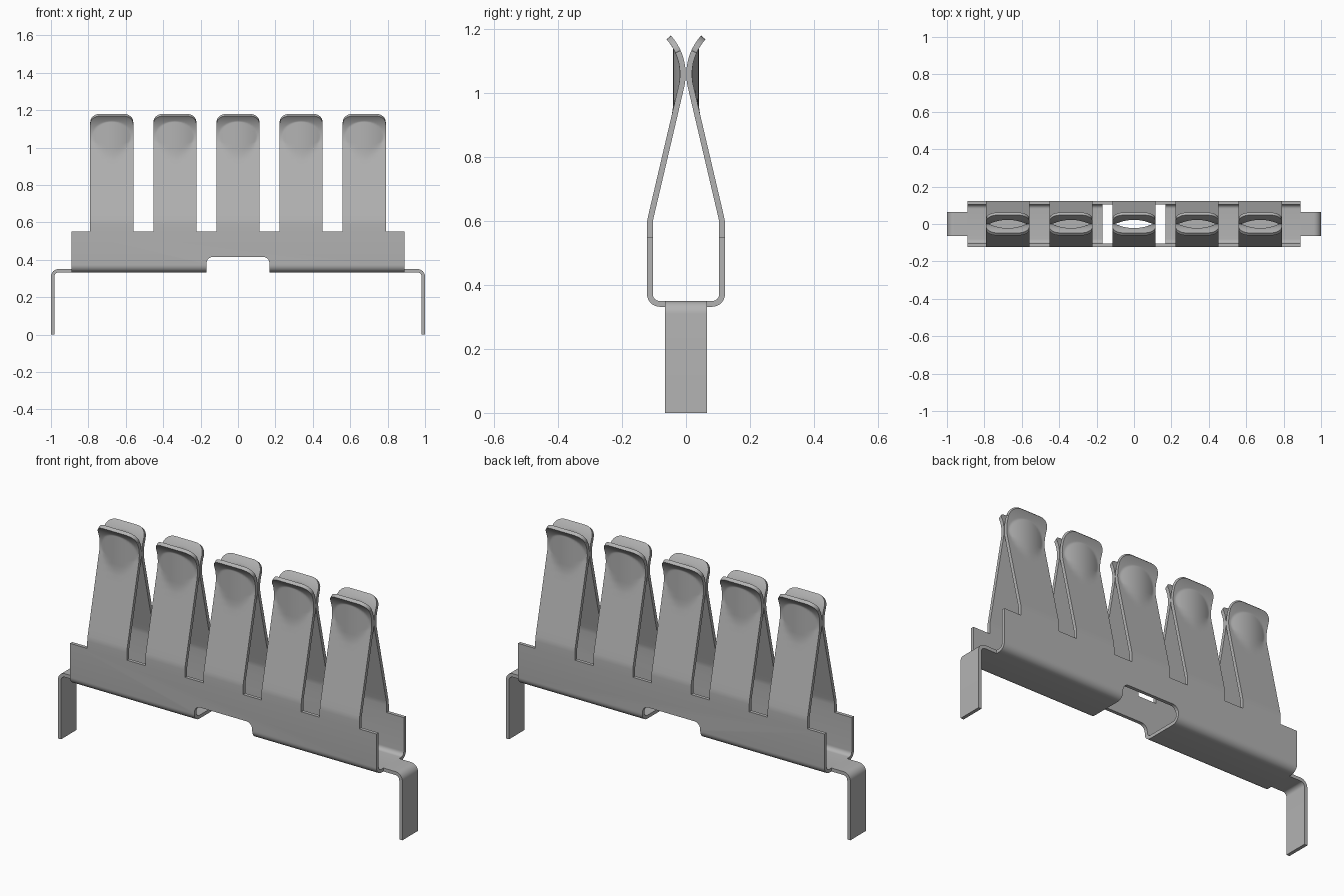
import bpy, bmesh
from math import sin, cos, pi, radians, sqrt

if "Cube" in bpy.data.objects:
    bpy.data.objects.remove(bpy.data.objects["Cube"])

T = 0.018                                   # sheet thickness
steel = bpy.data.materials.new("brushed_grey_steel")
steel.use_nodes = True
steel.diffuse_color = (0.45, 0.45, 0.45, 1)
steel.node_tree.nodes["Principled BSDF"].inputs["Base Color"].default_value = (0.45, 0.45, 0.45, 1)


def make_object(name, bm):
    mesh = bpy.data.meshes.new(name)
    bm.to_mesh(mesh)
    bm.free()
    ob = bpy.data.objects.new(name, mesh)
    bpy.context.collection.objects.link(ob)
    mesh.materials.append(steel)
    bpy.ops.object.select_all(action="DESELECT")
    ob.select_set(True)
    bpy.context.view_layer.objects.active = ob
    return ob


def sheet(name, rows, turned=False):
    """Sheet metal from a grid of points, thickened along its normal."""
    s = -1 if turned else 1                 # half turn about z
    bm = bmesh.new()
    grid = [[bm.verts.new((s * x, s * y, z)) for x, y, z in row] for row in rows]
    for a, b in zip(grid, grid[1:]):
        for j in range(len(a) - 1):
            bm.faces.new((a[j], a[j + 1], b[j + 1], b[j]))
    ob = make_object(name, bm)
    mod = ob.modifiers.new("thickness", "SOLIDIFY")
    mod.thickness, mod.offset, mod.use_even_offset = T, 1, True
    bpy.ops.object.modifier_apply(modifier=mod.name)
    bpy.ops.object.shade_smooth_by_angle(angle=radians(35))
    return ob


def arc(cx, cy, r, start, end, n=8):
    return [(cx + r * cos(radians(start + (end - start) * i / n)),
             cy + r * sin(radians(start + (end - start) * i / n))) for i in range(n + 1)]


# Channel: U section along x with a rounded notch through floor and walls
W, FLOOR, RIM, HALF, R = 0.122, 0.332, 0.55, 0.89, 0.04
section = ([(-W, RIM)] + arc(-W + R, FLOOR + R, R, 180, 270)
           + arc(W - R, FLOOR + R, R, 270, 360) + [(W, RIM)])
channel = sheet("base_channel", [[(-HALF, y, z), (HALF, y, z)] for y, z in section])

NX, NZ, NR = 0.168, 0.415, 0.035
outline = [(-NX, 0.2), (NX, 0.2)] + arc(NX - NR, NZ - NR, NR, 0, 90) + arc(NR - NX, NZ - NR, NR, 90, 180)
bm = bmesh.new()
face = bm.faces.new([bm.verts.new((x, -0.3, z)) for x, z in outline])
ext = bmesh.ops.extrude_face_region(bm, geom=[face])
bmesh.ops.translate(bm, vec=(0, 0.6, 0), verts=[v for v in ext["geom"] if isinstance(v, bmesh.types.BMVert)])
bmesh.ops.recalc_face_normals(bm, faces=bm.faces)
cutter = make_object("notch_cutter", bm)
cutter.hide_render = True
bpy.ops.object.select_all(action="DESELECT")
channel.select_set(True)
bpy.context.view_layer.objects.active = channel
cut = channel.modifiers.new("notch", "BOOLEAN")
cut.operation, cut.object, cut.solver = "DIFFERENCE", cutter, "EXACT"
bpy.ops.object.modifier_apply(modifier=cut.name)
bpy.data.objects.remove(cutter)
bpy.ops.object.shade_smooth_by_angle(angle=radians(35))

# Legs: tabs leaving the channel floor and bending down
LEG, TOP = 0.065, FLOOR + T
bend = [(HALF, TOP)] + arc(1 - R, TOP - R, R, 90, 0) + [(1, 0)]
for name, turned in (("left_leg", False), ("right_leg", True)):
    sheet(name, [[(x, -LEG, z), (x, LEG, z)] for x, z in bend], turned)

# Spring fingers: inner-face profile (distance from centre plane, height)
LEAN, CURL, PINCH = 13.3, 0.18, 1.06
curl = [(y + 0.001, z) for y, z in arc(CURL, PINCH, CURL, 180 + LEAN, 138, 22)]
start, end = (0.101, 0.612), curl[0]
lean = [(start[0] + (end[0] - start[0]) * i / 14, start[1] + (end[1] - start[1]) * i / 14)
        for i in range(14)]
profile = [(W - T, RIM), (W - T, 0.588), (0.1033, 0.6)] + lean + curl

FW, CORNER, COLS = 0.115, 0.055, 24
ROUND = 8                                   # last profile rows squeezed into the rounded tip


def sample(t):
    i = min(int(t), len(profile) - 2)
    f = t - i
    (y0, z0), (y1, z1) = profile[i], profile[i + 1]
    return y0 + (y1 - y0) * f, z0 + (z1 - z0) * f


def finger_rows(cx):
    last = len(profile) - 1
    step = CURL * radians(42 + LEAN) / 22    # arc length of one curl row
    rows = []
    for i in range(last + 1):
        row = []
        for j in range(COLS + 1):
            x = -FW * cos(pi * j / COLS)
            over = max(0, abs(x) - (FW - CORNER))
            drop = (CORNER - sqrt(max(0, CORNER ** 2 - over ** 2))) / step
            squeeze = max(0, i - (last - ROUND)) / ROUND
            y, z = sample(i - drop * squeeze)
            # dished middle: the centre bows away from the opposite finger
            y = max(y, 0.022 * (1 - (x / 0.1) ** 2))
            row.append((cx + x, -y, z))
        rows.append(row)
    return rows


for n in range(5):
    cx = (n - 2) * 0.3375
    sheet(f"front_finger_{n + 1}", finger_rows(cx))
    sheet(f"back_finger_{n + 1}", finger_rows(cx), True)
